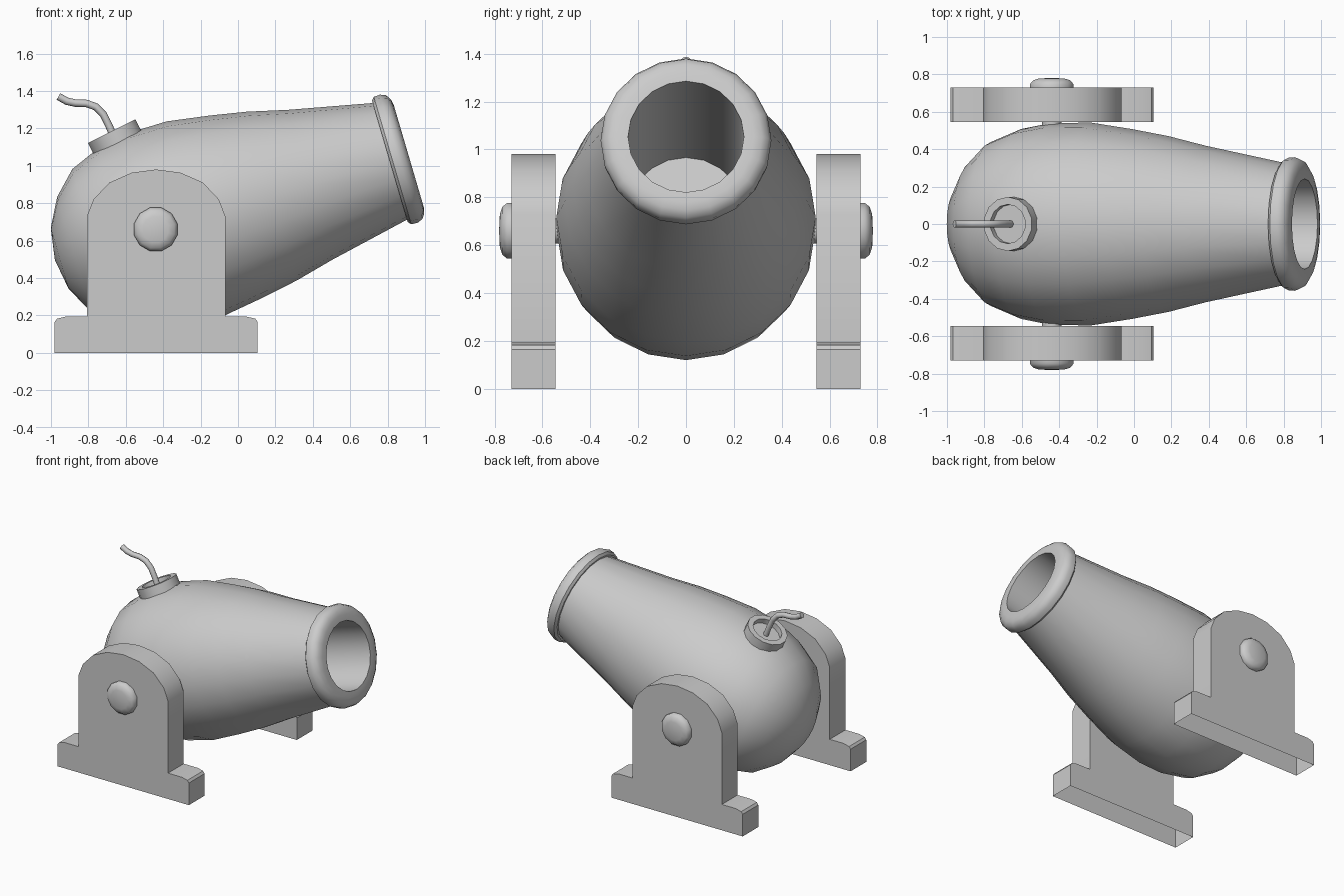
import bpy, bmesh, math
from mathutils import Vector

if "Cube" in bpy.data.objects:
    bpy.data.objects.remove(bpy.data.objects["Cube"])

PIVOT = Vector((-0.44, 0, 0.655))
TILT = math.radians(16.4)


def finish(name, bm, angle=40):
    bmesh.ops.recalc_face_normals(bm, faces=bm.faces)
    me = bpy.data.meshes.new(name)
    bm.to_mesh(me)
    bm.free()
    ob = bpy.data.objects.new(name, me)
    bpy.context.collection.objects.link(ob)
    smooth(ob, angle)
    return ob


def smooth(ob, angle):
    bpy.ops.object.select_all(action='DESELECT')
    ob.select_set(True)
    bpy.context.view_layer.objects.active = ob
    bpy.ops.object.shade_smooth_by_angle(angle=math.radians(angle))


def lathe(name, profile, sides, origin, axis, phase=0.0, angle=40):
    """Revolve (distance along axis, radius) points; radius 0 makes a pole."""
    rot = Vector(axis).to_track_quat('Z', 'Y')
    bm = bmesh.new()
    rings = []
    for u, r in profile:
        n = sides if r > 0 else 1
        rings.append([bm.verts.new(Vector(origin) + rot @ Vector((
            r * math.cos(2 * math.pi * (i + phase) / sides),
            r * math.sin(2 * math.pi * (i + phase) / sides), u))) for i in range(n)])
    for a, b in zip(rings, rings[1:]):
        for i in range(sides):
            j = (i + 1) % sides
            quad = [a[i % len(a)], a[j % len(a)], b[j % len(b)], b[i % len(b)]]
            bm.faces.new(list(dict.fromkeys(quad)))
    return finish(name, bm, angle)


# Barrel: rounded breech, tapering body, muzzle ring and deep bore
axis = (math.cos(TILT), 0, math.sin(TILT))
lathe("barrel", [
    (-0.562, 0), (-0.535, 0.17), (-0.455, 0.32), (-0.335, 0.44), (-0.17, 0.508),
    (0.0, 0.54), (0.22, 0.542), (0.45, 0.507), (0.65, 0.47), (0.86, 0.418),
    (1.305, 0.325), (1.305, 0.338), (1.32, 0.355), (1.355, 0.357), (1.385, 0.345),
    (1.403, 0.318), (1.41, 0.285), (1.41, 0.242), (0.28, 0.242), (0.28, 0)],
    20, PIVOT, axis)

# Touch hole collar with a shallow recess
up = Vector((-0.447, 0, 0.894))
collar_top = Vector((-0.675, 0, 1.185))
lathe("fuse_collar", [(-0.13, 0.145), (0, 0.145), (0, 0.105), (-0.04, 0.105), (-0.04, 0)],
      14, collar_top, up)

# Fuse cord
curve = bpy.data.curves.new("fuse", 'CURVE')
curve.dimensions = '3D'
curve.bevel_depth = 0.02
curve.bevel_resolution = 2
curve.use_fill_caps = True
path = [(-0.655, 1.13), (-0.69, 1.215), (-0.72, 1.275), (-0.76, 1.315), (-0.81, 1.333),
        (-0.87, 1.335), (-0.915, 1.345), (-0.96, 1.37)]
spline = curve.splines.new('POLY')
spline.points.add(len(path) - 1)
for p, (x, z) in zip(spline.points, path):
    p.co = (x, 0, z, 1)
fuse = bpy.data.objects.new("fuse", curve)
bpy.context.collection.objects.link(fuse)
bpy.ops.object.select_all(action='DESELECT')
fuse.select_set(True)
bpy.context.view_layer.objects.active = fuse
bpy.ops.object.convert(target='MESH')
smooth(bpy.context.object, 50)

# Side supports: half outline (offset from centre, height), mirrored in x
half = [(0.5425, 0), (0.5425, 0.165), (0.53, 0.182), (0.485, 0.193), (0.37, 0.193),
        (0.37, 0.73), (0.335, 0.82), (0.25, 0.91), (0.13, 0.963)]
outline = half + [(0, 0.98)] + [(-x, z) for x, z in reversed(half)]

for side, s in (("front", -1), ("back", 1)):
    bm = bmesh.new()
    inner = [bm.verts.new((x - 0.4375, s * 0.545, z)) for x, z in outline]
    outer = [bm.verts.new((x - 0.4375, s * 0.73, z)) for x, z in outline]
    bm.faces.new(inner)
    bm.faces.new(outer)
    for i in range(len(outline) - 1):  # underside stays open
        bm.faces.new((inner[i], inner[i + 1], outer[i + 1], outer[i]))
    finish(side + "_support", bm, 32)

    # Pivot pin and domed bolt head
    hub = (-0.44, 0, 0.66)
    lathe(side + "_pivot_pin", [(0.45, 0.052), (0.56, 0.052)], 12, hub, (0, s, 0))
    lathe(side + "_bolt_head", [(0.725, 0.12), (0.748, 0.12), (0.768, 0.103),
                                (0.778, 0.07), (0.781, 0)], 12, hub, (0, s, 0), 0.5, 50)
